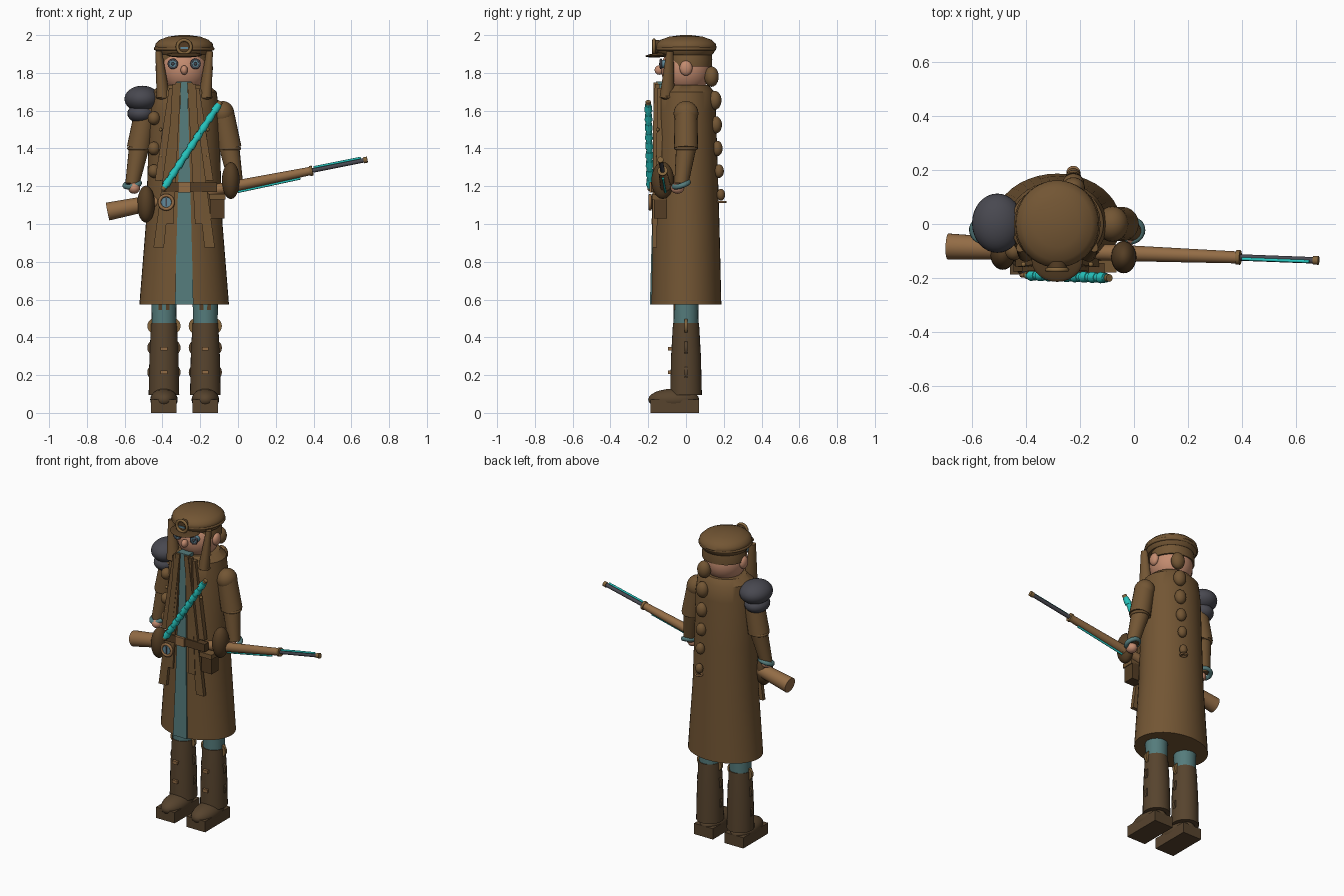
import bpy, bmesh, math
from mathutils import Vector, Matrix

if "Cube" in bpy.data.objects:
    bpy.data.objects.remove(bpy.data.objects["Cube"])

CX = -0.285  # body axis


def colour(name, r, g, b):
    m = bpy.data.materials.new(name)
    m.use_nodes = True
    m.diffuse_color = (r, g, b, 1)
    m.node_tree.nodes["Principled BSDF"].inputs["Base Color"].default_value = (r, g, b, 1)
    return m


COAT = colour("coat brown", 0.17, 0.092, 0.034)
BOOT = colour("boot leather", 0.095, 0.057, 0.027)
GLOVE = colour("dark leather", 0.09, 0.048, 0.018)
WOOD = colour("light wood", 0.29, 0.15, 0.06)
TEAL = colour("dull teal", 0.09, 0.2, 0.2)
BRIGHT = colour("bright teal", 0.02, 0.56, 0.52)
IRON = colour("dark iron", 0.065, 0.065, 0.08)
SKIN = colour("skin", 0.55, 0.26, 0.16)
BRASS = colour("brass", 0.23, 0.13, 0.045)
LENS = colour("lens blue", 0.12, 0.25, 0.32)


def finish(name, mat, bm, smooth=True):
    bmesh.ops.recalc_face_normals(bm, faces=bm.faces)
    me = bpy.data.meshes.new(name)
    bm.to_mesh(me)
    bm.free()
    me.materials.append(mat)
    ob = bpy.data.objects.new(name, me)
    bpy.context.collection.objects.link(ob)
    if smooth:
        bpy.ops.object.select_all(action='DESELECT')
        ob.select_set(True)
        bpy.context.view_layer.objects.active = ob
        bpy.ops.object.shade_smooth_by_angle(angle=math.radians(40))
    return ob


def ball(name, mat, c, r, tilt=0, seg=24):
    bm = bmesh.new()
    bmesh.ops.create_uvsphere(bm, u_segments=seg, v_segments=seg // 2, radius=1)
    m = Matrix.Translation(c) @ Matrix.Rotation(tilt, 4, 'X') @ Matrix.Diagonal((*r, 1))
    bm.transform(m)
    return finish(name, mat, bm)


def rod(name, mat, p, q, r1, r2=None, seg=20, flat=1):
    p, q = Vector(p), Vector(q)
    d = q - p
    bm = bmesh.new()
    bmesh.ops.create_cone(bm, cap_ends=True, segments=seg, radius1=r1,
                          radius2=r1 if r2 is None else r2, depth=d.length)
    turn = d.to_track_quat('Z', 'Y').to_matrix().to_4x4()
    bm.transform(Matrix.Translation((p + q) / 2) @ turn @ Matrix.Diagonal((1, flat, 1, 1)))
    return finish(name, mat, bm)


def box(name, mat, c, size):
    bm = bmesh.new()
    bmesh.ops.create_cube(bm, size=1)
    bm.transform(Matrix.Translation(c) @ Matrix.Diagonal((*size, 1)))
    return finish(name, mat, bm, False)


def strip(name, mat, top, bottom, w1, w2, thick):
    """Tapered flat strip facing the front."""
    bm = bmesh.new()
    rings = []
    for (x, y, z), w in ((top, w1), (bottom, w2)):
        rings.append([bm.verts.new((x + sx * w / 2, y + dy, z))
                      for sx, dy in ((-1, 0), (1, 0), (1, thick), (-1, thick))])
    a, b = rings
    bm.faces.new(a)
    bm.faces.new(b)
    for i in range(4):
        bm.faces.new((a[i], a[i - 1], b[i - 1], b[i]))
    return finish(name, mat, bm, False)


def loft(name, mat, rings, x, y=0, seg=40):
    """Stack of (z, x radius, y radius) ellipses, capped."""
    bm = bmesh.new()
    loops = []
    for z, rx, ry in rings:
        loops.append([bm.verts.new((x + rx * math.cos(t), y + ry * math.sin(t), z))
                      for t in (i * math.tau / seg for i in range(seg))])
    for a, b in zip(loops, loops[1:]):
        for i in range(seg):
            bm.faces.new((a[i - 1], a[i], b[i], b[i - 1]))
    bm.faces.new(loops[0])
    bm.faces.new(loops[-1])
    return finish(name, mat, bm)


def ring(name, mat, c, big, small, rot=(0, 0, 0)):
    bpy.ops.mesh.primitive_torus_add(location=c, rotation=rot, major_radius=big, minor_radius=small,
                                     major_segments=28, minor_segments=8)
    ob = bpy.context.object
    ob.name = name
    ob.data.materials.append(mat)
    bpy.ops.object.shade_smooth()


FRONT = (math.pi / 2, 0, 0)

# Coat with open front, lapels and belt
loft("coat", COAT, [(0.575, 0.237, 0.187), (1.0, 0.203, 0.177), (1.3, 0.193, 0.168),
                    (1.6, 0.185, 0.158), (1.7, 0.172, 0.15), (1.735, 0.13, 0.12)], CX)
strip("under_robe", TEAL, (CX, -0.16, 1.75), (CX, -0.191, 0.573), 0.035, 0.098, 0.04)
box("scarf_collar", TEAL, (CX, -0.135, 1.745), (0.08, 0.05, 0.02))
for s, side in ((-1, "right"), (1, "left")):
    strip(side + "_lapel", COAT, (CX + s * 0.03, -0.172, 1.75), (CX + s * 0.135, -0.178, 0.875), 0.03, 0.055, 0.025)
    strip(side + "_inner_lapel", COAT, (CX + s * 0.04, -0.165, 1.74), (CX + s * 0.08, -0.182, 1.0), 0.045, 0.045, 0.025)
    strip(side + "_chest_panel", COAT, (CX + s * 0.06, -0.15, 1.72), (CX + s * 0.11, -0.16, 1.23), 0.04, 0.09, 0.03)
    for z in (1.5, 1.36):
        ball("coat_button", BRASS, (CX + s * 0.125, -0.15, z), (0.01, 0.01, 0.01), seg=10)
box("belt", GLOVE, (CX + 0.03, -0.165, 1.195), (0.29, 0.04, 0.05))
box("belt_buckle", WOOD, (CX, -0.187, 1.195), (0.065, 0.015, 0.055))
box("belt_pouch", GLOVE, (-0.108, -0.135, 1.085), (0.075, 0.07, 0.11))
box("pouch_flap", COAT, (-0.108, -0.14, 1.145), (0.085, 0.08, 0.03))
for z in (1.56, 1.4, 1.28):
    ball("chest_pouch", COAT, (-0.445, -0.1, z), (0.033, 0.035, 0.036))

# Belt gauge
rod("gauge_body", IRON, (-0.38, -0.15, 1.115), (-0.38, -0.19, 1.115), 0.036)
rod("gauge_face", LENS, (-0.38, -0.19, 1.115), (-0.38, -0.194, 1.115), 0.027)
ring("gauge_rim", WOOD, (-0.38, -0.19, 1.115), 0.036, 0.009, FRONT)
box("gauge_needle", IRON, (-0.38, -0.196, 1.115), (0.009, 0.004, 0.045))

# Segmented glowing baton across the chest
low, high = Vector((-0.39, -0.19, 1.195)), Vector((-0.1, -0.2, 1.635))
rod("baton", BRIGHT, low, high, 0.016)
for i in range(9):
    p = low.lerp(high, (i + 0.25) / 9)
    rod("baton_segment", BRIGHT, p, low.lerp(high, (i + 0.85) / 9), 0.021, 0.018)
for p, e in ((low, -0.03), (high, 0.03)):
    rod("baton_cap", BRASS, p, p + (high - low) * e, 0.014)

# Head, face and hair
ball("head", SKIN, (CX, 0, 1.82), (0.128, 0.132, 0.135), seg=32)
rod("neck", SKIN, (CX, 0, 1.69), (CX, 0, 1.79), 0.09)
loft("hair", COAT, [(1.835, 0.134, 0.122), (1.87, 0.134, 0.124), (1.91, 0.125, 0.12)], CX, 0.015)
ball("nose", SKIN, (CX, -0.142, 1.815), (0.019, 0.024, 0.025))
for s, side in ((-1, "right"), (1, "left")):
    x = CX + s * 0.06
    rod(side + "_eye", LENS, (x, -0.1, 1.848), (x, -0.137, 1.848), 0.021)
    ring(side + "_eye_rim", IRON, (x, -0.133, 1.848), 0.022, 0.006, FRONT)
    ball(side + "_pupil", IRON, (x, -0.137, 1.848), (0.009, 0.006, 0.009), seg=12)
    ball(side + "_ear", SKIN, (CX + s * 0.13, 0, 1.825), (0.022, 0.034, 0.04))
    rod(side + "_hair_lock", COAT, (CX + s * 0.135, -0.085, 1.915), (CX + s * 0.11, -0.1, 1.67), 0.02, 0.042, 20, 0.8)
    ball(side + "_hair_lock_tip", COAT, (CX + s * 0.11, -0.1, 1.672), (0.04, 0.033, 0.014))

# Braid down the back
for y, z, r in ((0.135, 1.78, 0.045), (0.152, 1.655, 0.042), (0.158, 1.525, 0.038),
                (0.165, 1.4, 0.034), (0.175, 1.28, 0.03), (0.185, 1.155, 0.026)):
    ball("braid_knot", COAT, (-0.225, y, z), (r * 0.95, r * 0.85, r * 1.2))
ring("braid_clip", WOOD, (-0.225, 0.19, 1.117), 0.02, 0.006)

# Cap with visor and badge
loft("cap", COAT, [(1.895, 0.135, 0.138), (1.908, 0.145, 0.148), (1.935, 0.155, 0.162), (1.955, 0.151, 0.157),
                   (1.975, 0.13, 0.135), (1.992, 0.085, 0.088), (2.0, 0.025, 0.025)], CX)
ring("cap_band", COAT, (CX, 0, 1.928), 0.151, 0.01)
ball("cap_visor", GLOVE, (CX, -0.135, 1.895), (0.095, 0.08, 0.012), 0.08)
rod("badge_plate", GLOVE, (CX, -0.14, 1.938), (CX, -0.168, 1.938), 0.036)
ring("badge_rim", BRASS, (CX, -0.17, 1.938), 0.036, 0.009, FRONT)
box("badge_bar", LENS, (CX, -0.17, 1.932), (0.04, 0.008, 0.01))

# Arms, cuffs and gloves
for s, side, glove in ((-1, "right", (-0.487, -0.11, 1.105)), (1, "left", (-0.038, -0.123, 1.23))):
    shoulder, elbow = Vector((CX + s * 0.205, 0, 1.585)), Vector((CX + s * 0.24, 0, 1.4))
    wrist = Vector((CX + s * 0.275, -0.025, 1.21))
    ball(side + "_shoulder", COAT, shoulder, (0.06, 0.066, 0.066))
    rod(side + "_upper_arm", COAT, shoulder, elbow, 0.06, 0.064)
    ring(side + "_sleeve_hem", COAT, elbow, 0.053, 0.009)
    ball(side + "_elbow", COAT, elbow, (0.052, 0.052, 0.05))
    rod(side + "_forearm", COAT, elbow, wrist, 0.053, 0.037)
    ring(side + "_cuff", TEAL, wrist, 0.039, 0.014, (0.3, s * 0.2, 0))
    ball(side + "_hand", SKIN, wrist + Vector((-s * 0.01, -0.02, -0.02)), (0.032, 0.036, 0.03))
    ball(side + "_glove", GLOVE, glove, (0.047, 0.06, 0.098))

# Iron shoulder guard
ball("shoulder_guard", IRON, (-0.507, 0.003, 1.662), (0.094, 0.11, 0.07), seg=32)
ball("shoulder_guard_lower", IRON, (-0.513, 0, 1.585), (0.073, 0.085, 0.052))


# Rifle held across the body
def along(x, dz=0, dy=0):
    t = x + 0.695
    return (x, -0.083 - 0.038 * t + dy, 1.065 + 0.2 * t + dz)


rod("rifle_stock", WOOD, along(-0.69), along(-0.46), 0.048, 0.04, 28)
rod("rifle_grip", WOOD, along(-0.46), along(0), 0.03)
rod("rifle_forestock", WOOD, along(0), along(0.39), 0.029, 0.022)
rod("rifle_barrel", IRON, along(0.39), along(0.67), 0.012)
rod("rifle_band", BRASS, along(0.38), along(0.395), 0.027)
rod("rifle_muzzle", BRASS, along(0.665), along(0.685), 0.016)
rod("lower_energy_tube", BRIGHT, along(0.0, -0.034), along(0.33, -0.029), 0.006, seg=10)
rod("upper_energy_tube", BRIGHT, along(0.4, 0.016, -0.005), along(0.65, 0.016, -0.005), 0.006, seg=10)

# Legs and boots
for x, side in ((-0.392, "right"), (-0.173, "left")):
    rod(side + "_trouser", TEAL, (x, 0, 0.42), (x, 0, 0.75), 0.064, 0.07)
    loft(side + "_boot_shaft", BOOT, [(0.095, 0.081, 0.084), (0.3, 0.077, 0.079), (0.475, 0.068, 0.069)], x, seg=28)
    box(side + "_sole", BOOT, (x, -0.06, 0.035), (0.135, 0.255, 0.07))
    ball(side + "_toe", BOOT, (x, -0.065, 0.07), (0.073, 0.135, 0.058))
    for z in (0.34, 0.215):
        box(side + "_boot_buckle", WOOD, (x, -0.083, z), (0.035, 0.022, 0.02))
    for z in (0.46, 0.345, 0.215):
        for s in (-1, 1):
            c = Vector((x + s * 0.045, 0, z))
            rod(side + "_boot_disc", BRASS if z > 0.4 else BOOT, c - Vector((0, 0.009, 0)),
                c + Vector((0, 0.009, 0)), 0.043)
    for dx in (-0.02, 0.02):
        box(side + "_garter_tab", GLOVE, (x + dx, -0.05, 0.565), (0.02, 0.03, 0.04))
